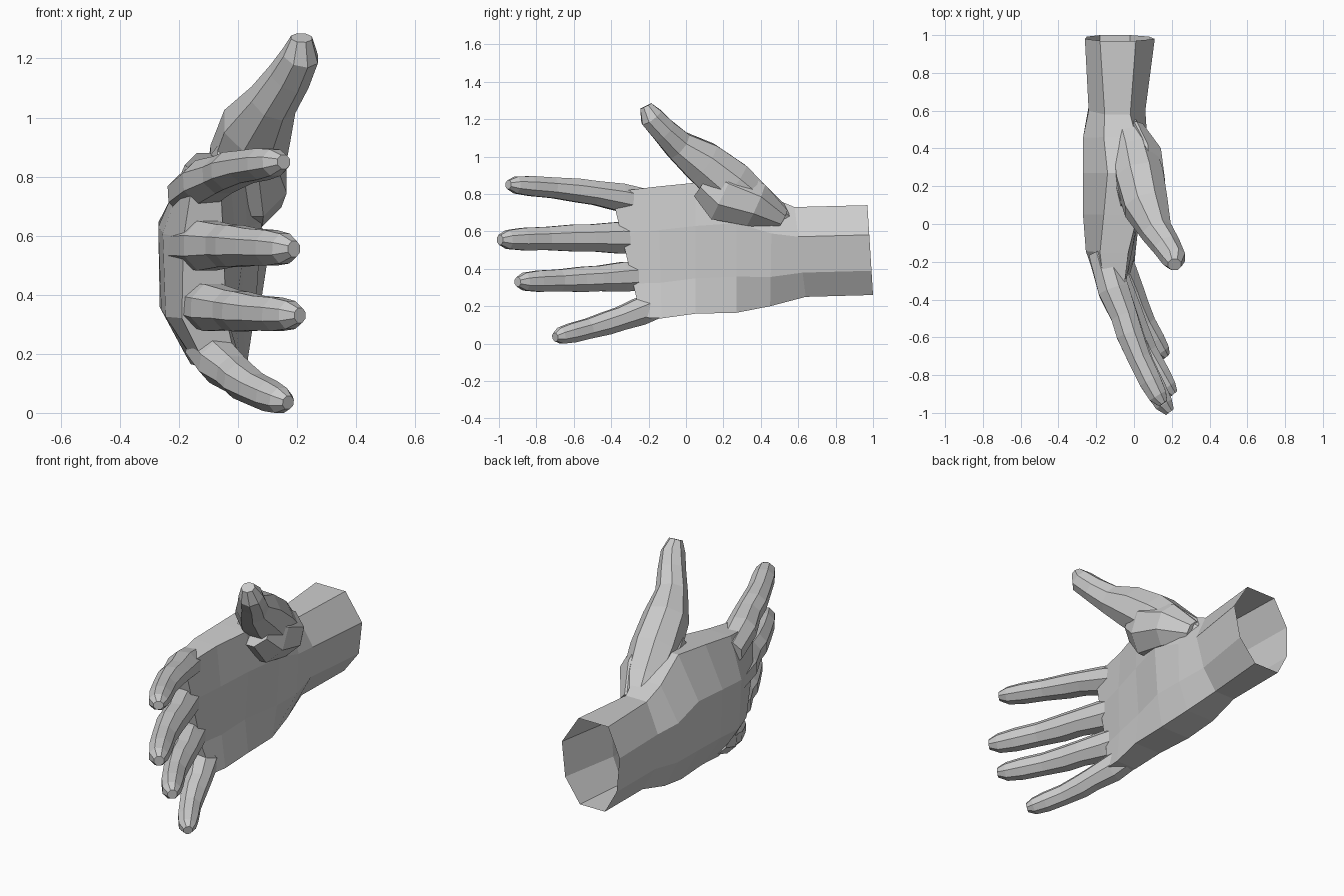
import bpy, bmesh, math
from mathutils import Vector

if "Cube" in bpy.data.objects:
    bpy.data.objects.remove(bpy.data.objects["Cube"])


def loft(name, rings):
    """Closed solid through a series of rings with equal point counts."""
    bm = bmesh.new()
    vs = [[bm.verts.new(p) for p in ring] for ring in rings]
    n = len(vs[0])
    for a, b in zip(vs, vs[1:]):
        for i in range(n):
            j = (i + 1) % n
            bm.faces.new((a[i], a[j], b[j], b[i]))
    bm.faces.new(vs[0])
    bm.faces.new(vs[-1])
    bmesh.ops.recalc_face_normals(bm, faces=bm.faces)
    mesh = bpy.data.meshes.new(name)
    bm.to_mesh(mesh)
    bm.free()
    obj = bpy.data.objects.new(name, mesh)
    bpy.context.collection.objects.link(obj)
    return obj


def tube(name, path, up, sides=8):
    """Tapered tube; each path entry is (centre, width radius, thickness radius)."""
    rings = []
    for i, (c, rw, rt) in enumerate(path):
        t = (path[min(i + 1, len(path) - 1)][0] - path[max(i - 1, 0)][0]).normalized()
        w = (up - t * up.dot(t)).normalized()
        d = t.cross(w)
        k = 1 / math.cos(math.pi / sides)
        ring = []
        for s in range(sides):
            a = 2 * math.pi * (s + 0.5) / sides
            ring.append(c + w * (rw * k * math.cos(a)) + d * (rt * k * math.sin(a)))
        rings.append(ring)
    return loft(name, rings)


def finger(name, base, tip, bow, width, thick):
    """Curled finger from inside the palm to the fingertip."""
    base, tip = Vector(base), Vector(tip)
    profile = [(0, 0, 1.1), (.25, .18, 1.2), (.42, .35, 1.03), (.54, .44, 1.02),
               (.70, .60, .89), (.85, .78, .86), (.95, .91, .72), (1, 1, .38)]
    path = []
    for t, bend, r in profile:
        p = base.lerp(tip, t)
        p.x = base.x + (tip.x - base.x) * bend
        p.z += bow * math.sin(math.pi * t)
        path.append((p, width * r, thick * r))
    return tube(name, path, Vector((0, 0, 1)))


# Wrist and palm: y bottom, y top, z bottom, z top, back x values, palm x values
LEVELS = (0, .27, .67, 1)
sections = [
    (1.0, .97, .26, .74, (-.18, -.25, -.26, -.18), (-.02, .08, .11, .01)),
    (.64, .58, .25, .73, (-.17, -.24, -.24, -.155), (-.04, .03, .06, -.02)),
    (.45, .46, .20, .78, (-.18, -.26, -.27, -.16), (.00, .06, .07, .01)),
    (.27, .27, .165, .88, (-.16, -.265, -.27, -.14), (.03, .06, .08, .05)),
    (.05, .05, .16, .86, (-.14, -.26, -.27, -.16), (.03, .01, .03, .02)),
    (-.13, -.15, .135, .84, (-.12, -.245, -.255, -.18), (.01, -.01, -.01, -.03)),
    (-.24, -.40, .14, .81, (-.10, -.19, -.185, -.15), (.00, -.04, -.05, -.06)),
]
rings = []
for y0, y1, z0, z1, back, palm in sections:
    pts = [(x, y0 + (y1 - y0) * f, z0 + (z1 - z0) * f) for x, f in zip(back, LEVELS)]
    pts += [(x, y0 + (y1 - y0) * f, z0 + (z1 - z0) * f)
            for x, f in reversed(list(zip(palm, LEVELS)))]
    rings.append(pts)
hand = loft("hand", rings)

# Four fingers
parts = [
    finger("index_finger", (-.165, -.15, .74), (.155, -.95, .85), .02, .062, .068),
    finger("middle_finger", (-.17, -.15, .565), (.19, -.995, .555), .005, .07, .068),
    finger("ring_finger", (-.15, -.15, .37), (.21, -.90, .33), -.005, .066, .066),
    finger("little_finger", (-.11, -.10, .23), (.17, -.70, .035), -.016, .06, .062),
]

# Thumb
thumb = [(-.05, .53, .67, .06, .05), (.00, .39, .74, .11, .10), (.03, .24, .85, .125, .13),
         (.065, .09, .97, .115, .115), (.12, -.04, 1.06, .08, .08),
         (.175, -.12, 1.14, .07, .067), (.212, -.185, 1.21, .06, .062),
         (.215, -.215, 1.27, .035, .033)]
parts.append(tube("thumb", [(Vector(p[:3]), p[3], p[4]) for p in thumb], Vector((1, 0, 0))))

# Ball of the thumb on the palm side
ball = [(.00, .51, .66, .06, .05), (.03, .37, .74, .12, .115),
        (.03, .20, .80, .15, .135), (.03, .10, .87, .10, .10)]
parts.append(tube("thumb_ball", [(Vector(p[:3]), p[3], p[4]) for p in ball],
                  Vector((0, 0, 1))))

# Fuse everything into one skin
for part in parts:
    mod = hand.modifiers.new(part.name, 'BOOLEAN')
    mod.operation = 'UNION'
    mod.solver = 'EXACT'
    mod.object = part
bpy.context.view_layer.update()
deps = bpy.context.evaluated_depsgraph_get()
fused = bpy.data.meshes.new_from_object(hand.evaluated_get(deps))
hand.modifiers.clear()
hand.data = fused
for part in parts:
    bpy.data.objects.remove(part)

# Open wrist end
bm = bmesh.new()
bm.from_mesh(hand.data)
cap = [f for f in bm.faces if all(v.co.y > .9 for v in f.verts)]
bmesh.ops.delete(bm, geom=cap, context='FACES_ONLY')
bm.to_mesh(hand.data)
bm.free()
